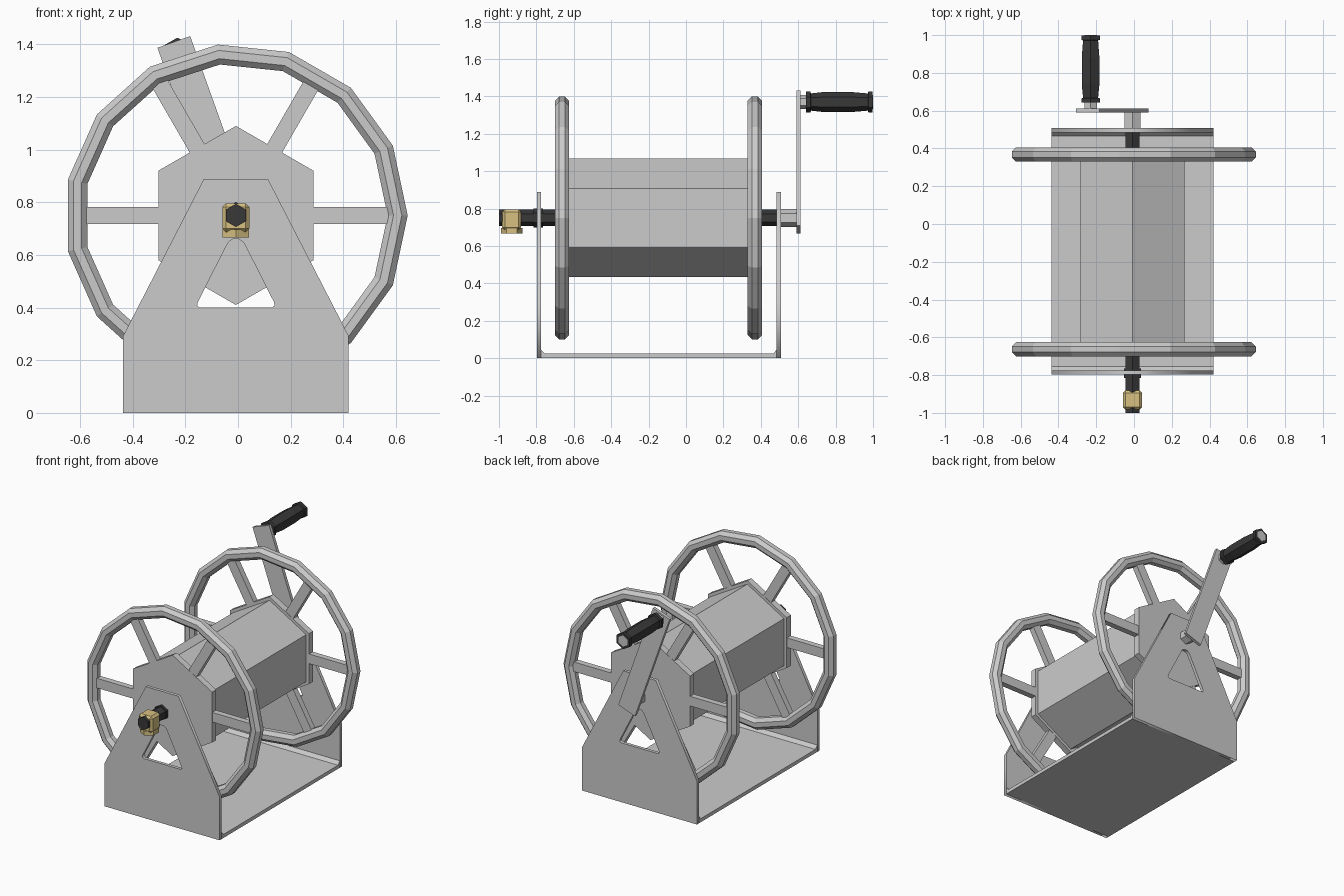
import bpy, bmesh
from math import sin, cos, pi, radians
from mathutils import Matrix, Vector

if "Cube" in bpy.data.objects:
    bpy.data.objects.remove(bpy.data.objects["Cube"])

CX, CZ = -0.008, 0.75          # reel axis
TILT = radians(19.7)           # crank lean


def material(name, rgb):
    m = bpy.data.materials.new(name)
    m.diffuse_color = (*rgb, 1)
    m.use_nodes = True
    m.node_tree.nodes["Principled BSDF"].inputs["Base Color"].default_value = m.diffuse_color
    return m


BLACK = material("black", (0.04, 0.04, 0.04))
BRASS = material("brass", (0.68, 0.53, 0.22))


def finish(name, bm, mat=None):
    bmesh.ops.recalc_face_normals(bm, faces=bm.faces[:])
    me = bpy.data.meshes.new(name)
    bm.to_mesh(me)
    bm.free()
    ob = bpy.data.objects.new(name, me)
    bpy.context.collection.objects.link(ob)
    if mat:
        me.materials.append(mat)
    return ob


def lathe(name, profile, n, phase=pi / 2, centre=(CX, CZ), closed=False, mat=None):
    """Spin (y, radius) points round an axis along y with n flat sides."""
    bm = bmesh.new()
    rings = [[bm.verts.new((centre[0] + r * cos(phase + 2 * pi * i / n), y,
                            centre[1] + r * sin(phase + 2 * pi * i / n)))
              for i in range(n)] for y, r in profile]
    pairs = list(zip(rings, rings[1:]))
    if closed:
        pairs.append((rings[-1], rings[0]))
    else:
        bm.faces.new(rings[0])
        bm.faces.new(rings[-1])
    for a, b in pairs:
        for i in range(n):
            j = (i + 1) % n
            bm.faces.new((a[i], a[j], b[j], b[i]))
    return finish(name, bm, mat)


def box(name, size, matrix, mat=None, bevel=0):
    bm = bmesh.new()
    bmesh.ops.create_cube(bm, size=1)
    bmesh.ops.scale(bm, vec=size, verts=bm.verts)
    if bevel:
        bmesh.ops.bevel(bm, geom=bm.edges[:], offset=bevel, segments=1, affect='EDGES')
    bm.transform(matrix)
    return finish(name, bm, mat)


def plate(name, outlines, y, thick):
    """Flat upright plate from x-z outlines; inner outlines become holes."""
    cu = bpy.data.curves.new(name, 'CURVE')
    cu.dimensions = '2D'
    cu.fill_mode = 'BOTH'
    cu.extrude = thick / 2
    for pts in outlines:
        s = cu.splines.new('POLY')
        s.points.add(len(pts) - 1)
        for p, (x, z) in zip(s.points, pts):
            p.co = (x, z, 0, 1)
        s.use_cyclic_u = True
    ob = bpy.data.objects.new(name, cu)
    bpy.context.collection.objects.link(ob)
    ob.location = (CX, y, 0)
    ob.rotation_euler.x = pi / 2
    bpy.ops.object.select_all(action='DESELECT')
    ob.select_set(True)
    bpy.context.view_layer.objects.active = ob
    bpy.ops.object.convert(target='MESH')


def mirrored(half):
    return half + [(-x, z) for x, z in reversed(half)]


# frame: two upright plates with a rounded triangular window
outline = mirrored([(0.4285, 0), (0.4285, 0.292), (0.1215, 0.889)])
window = mirrored([(0.138, 0.40), (0.147, 0.408), (0.145, 0.42),
                   (0.036, 0.635), (0.027, 0.65), (0.012, 0.66)])
for name, y in (("front_frame_plate", -0.786), ("rear_frame_plate", 0.496)):
    plate(name, [outline, window], y, 0.022)

# base tray, with small inner fillets against the plates
bm = bmesh.new()
section = [(-0.775, 0), (0.485, 0), (0.485, 0.046), (0.465, 0.024),
           (-0.755, 0.024), (-0.775, 0.046)]
face = bm.faces.new([bm.verts.new((CX - 0.4285, y, z)) for y, z in section])
ext = bmesh.ops.extrude_face_region(bm, geom=[face])
bmesh.ops.translate(bm, vec=(0.857, 0, 0),
                    verts=[v for v in ext['geom'] if isinstance(v, bmesh.types.BMVert)])
finish("base_plate", bm)

# hexagonal drum
lathe("drum", [(-0.66, 0.317), (0.367, 0.317)], 6)

# end wheels: faceted rim, hub plate and six spokes
for side, y in (("front", -0.663), ("rear", 0.368)):
    rim = [(y + 0.0412 * sin(a), 0.6145 + 0.0412 * cos(a))
           for a in (pi / 8 + i * pi / 4 for i in range(8))]
    lathe(side + "_rim", rim, 15, phase=0, closed=True)
    lathe(side + "_hub_plate", [(y - 0.022, 0.34), (y + 0.022, 0.34)], 6)
    for i in range(6):
        m = (Matrix.Translation((CX, y, CZ)) @ Matrix.Rotation(i * pi / 3, 4, 'Y')
             @ Matrix.Translation((0.435, 0, 0)))
        box(f"{side}_spoke_{i + 1}", (0.32, 0.04, 0.065), m)

# axle and its collar
lathe("axle", [(-1.0, 0.044), (0.51, 0.044)], 6, mat=BLACK)
lathe("axle_collar", [(-0.815, 0.051), (-0.765, 0.051)], 6, mat=BLACK)

# brass inlet fitting with a hexagonal nut below
box("inlet_body", (0.102, 0.102, 0.11), Matrix.Translation((CX, -0.932, 0.741)), BRASS, 0.014)
bm = bmesh.new()
bmesh.ops.create_cone(bm, cap_ends=True, segments=6, radius1=0.058, radius2=0.058, depth=0.03,
                      matrix=Matrix.Translation((CX, -0.932, 0.682)) @ Matrix.Rotation(pi / 2, 4, 'Z'))
bm.transform(Matrix.Translation((CX, -0.932, 0)) @ Matrix.Rotation(pi / 2, 4, 'Z')
             @ Matrix.Translation((-CX, 0.932, 0)))
finish("inlet_nut", bm, BRASS)

# crank: hub, leaning arm, grip pin and grip
lathe("crank_hub", [(0.505, 0.048), (0.60, 0.048)], 6)
lean = Matrix.Translation((CX, 0.602, CZ)) @ Matrix.Rotation(-TILT, 4, 'Y')
box("crank_arm", (0.132, 0.021, 0.766), lean @ Matrix.Translation((0, 0, 0.317)))
tip = lean @ Vector((0, 0, 0.658))
grip_axis = (tip.x, tip.z)
lathe("grip_pin", [(0.605, 0.038), (1.0, 0.038)], 6, centre=grip_axis)
grip = [(0.642, 0.056), (0.665, 0.056), (0.668, 0.046), (0.74, 0.054), (0.88, 0.054),
        (0.972, 0.046), (0.975, 0.056), (0.997, 0.056)]
lathe("crank_grip", grip, 6, centre=grip_axis, mat=BLACK)
